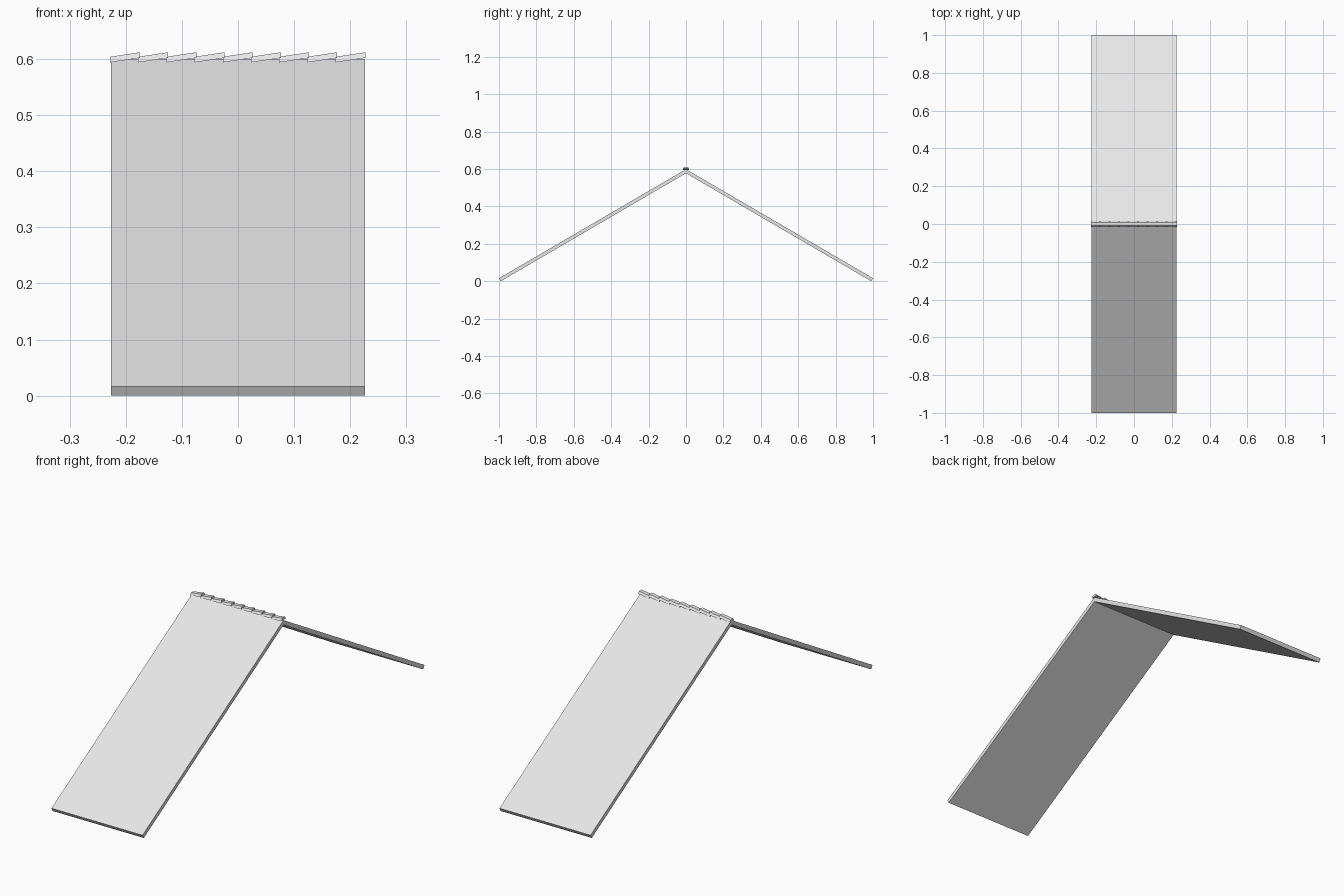
import bpy
import math

cube = bpy.data.objects.get("Cube")
if cube:
    bpy.data.objects.remove(cube, do_unlink=True)

grey = bpy.data.materials.new("light_grey")
grey.use_nodes = True
colour = (0.8, 0.8, 0.8, 1)
grey.diffuse_color = colour
grey.node_tree.nodes["Principled BSDF"].inputs["Base Color"].default_value = colour


def extrude_profile(name, profile, x0, x1, rise=0.0):
    """Extrude a closed (y, z) profile along x, lifting the far end by rise."""
    n = len(profile)
    verts = [(x0, y, z) for y, z in profile] + [(x1, y, z + rise) for y, z in profile]
    faces = [tuple(reversed(range(n))), tuple(range(n, 2 * n))]
    faces += [(i, (i + 1) % n, n + (i + 1) % n, n + i) for i in range(n)]
    mesh = bpy.data.meshes.new(name)
    mesh.from_pydata(verts, [], faces)
    mesh.materials.append(grey)
    obj = bpy.data.objects.new(name, mesh)
    bpy.context.collection.objects.link(obj)
    return obj


# Two sloping slabs meeting at the ridge
half_width = 0.226
thickness = 0.0186
apex = 0.599
end_top = 0.016
slope = math.atan(apex - end_top)
inner_apex = apex - thickness / math.cos(slope)
end_y = 1 - thickness * math.sin(slope)

front = [(-1, end_top), (-end_y, 0), (0, inner_apex), (0, apex)]
back = [(-y, z) for y, z in reversed(front)]
extrude_profile("front_roof_slab", front, -half_width, half_width)
extrude_profile("back_roof_slab", back, -half_width, half_width)

# Row of tilted, overlapping ridge caps
count = 9
pitch = 2 * half_width / count
base = 0.594
cap = [(-0.015, base), (0.015, base), (0.009, base + 0.01), (-0.009, base + 0.01)]
for i in range(count):
    x = -half_width + i * pitch
    extrude_profile(f"ridge_cap_{i + 1}", cap, x - 0.002, x + pitch + 0.001, 0.008)
